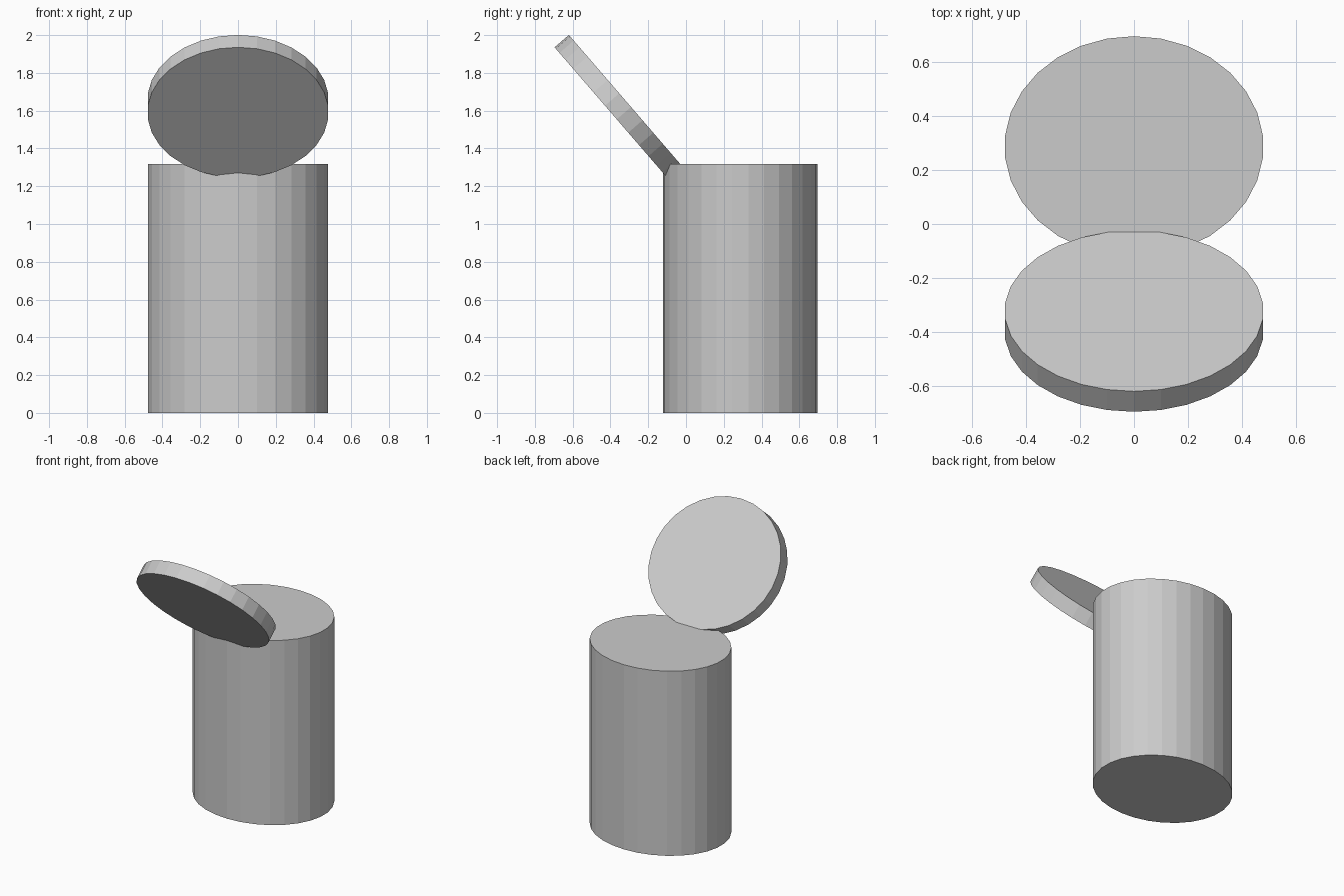
import bpy, bmesh, math
from mathutils import Matrix

if "Cube" in bpy.data.objects:
    bpy.data.objects.remove(bpy.data.objects["Cube"])

SIDES = 30


def elliptic_disc(name, rx, ry, height, location, tilt=0.0):
    """Flat-faced elliptical cylinder with a vertex on the y axis."""
    bm = bmesh.new()
    place = (Matrix.Translation(location) @ Matrix.Rotation(tilt, 4, 'X')
             @ Matrix.Diagonal((rx, ry, height, 1)) @ Matrix.Rotation(math.pi / 2, 4, 'Z'))
    bmesh.ops.create_cone(bm, cap_ends=True, segments=SIDES, radius1=1, radius2=1, depth=1)
    # Put the first vertex exactly on the y axis, whatever the primitive's start angle
    v = bm.verts[:][0].co
    bmesh.ops.rotate(bm, verts=bm.verts, cent=(0, 0, 0),
                     matrix=Matrix.Rotation(-math.atan2(v.y, v.x), 3, 'Z'))
    bmesh.ops.transform(bm, matrix=place, verts=bm.verts)
    bmesh.ops.recalc_face_normals(bm, faces=bm.faces)
    mesh = bpy.data.meshes.new(name)
    bm.to_mesh(mesh)
    bm.free()
    obj = bpy.data.objects.new(name, mesh)
    bpy.context.collection.objects.link(obj)
    return obj


# Upright container
elliptic_disc("body", 0.48, 0.409, 1.317, (0, 0.287, 1.317 / 2))

# Open lid, leaning forward from the front rim
elliptic_disc("lid", 0.48, 0.456, 0.1, (0, -0.36, 1.623), math.radians(-49.2))
